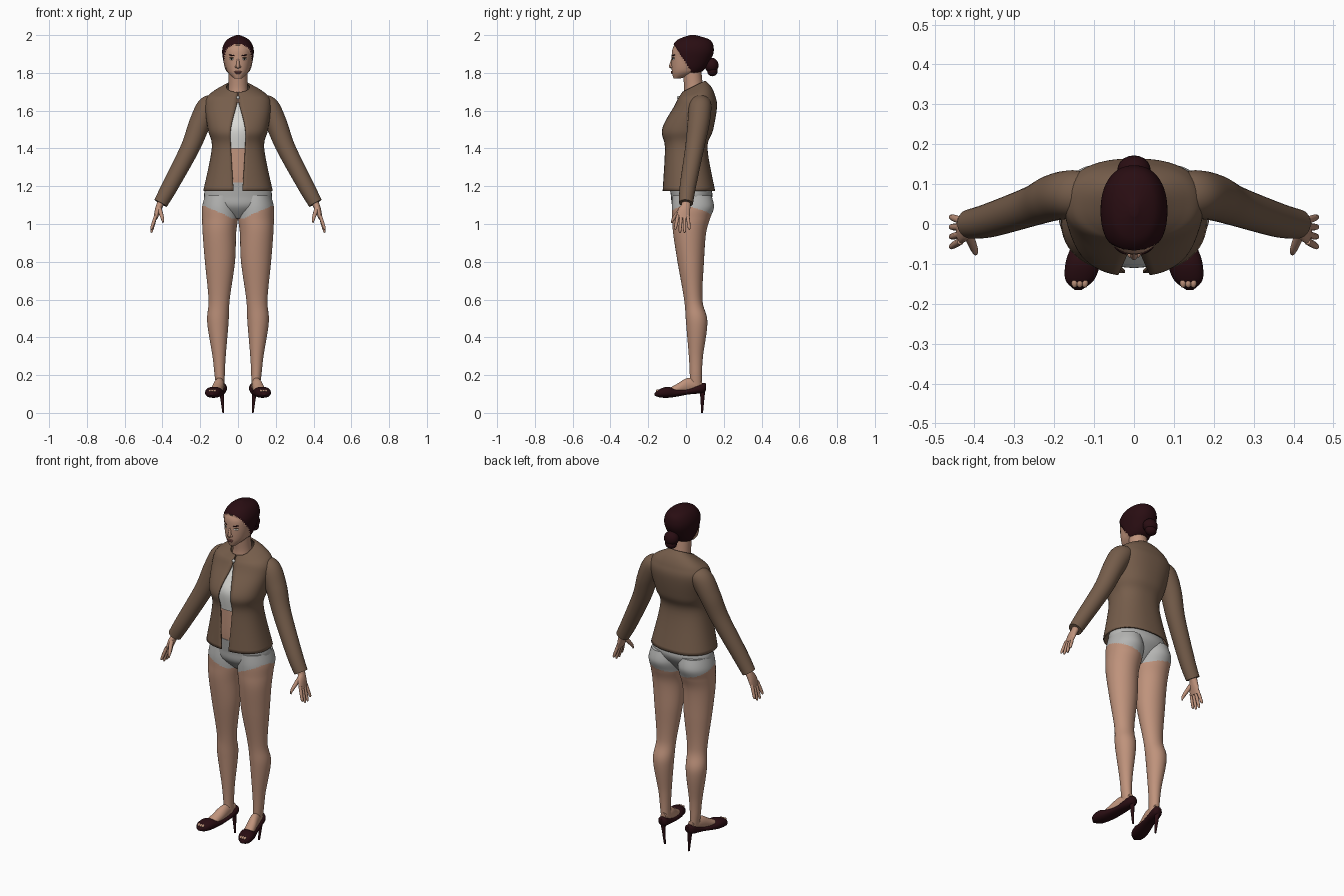
import bpy, bmesh, math
from mathutils import Vector, Matrix
from mathutils.bvhtree import BVHTree

if "Cube" in bpy.data.objects:
    bpy.data.objects.remove(bpy.data.objects["Cube"])


def material(name, red, green, blue):
    made = bpy.data.materials.new(name)
    made.use_nodes = True
    made.diffuse_color = (red, green, blue, 1)
    made.node_tree.nodes["Principled BSDF"].inputs["Base Color"].default_value = made.diffuse_color
    return made


SKIN = material("skin", .52, .29, .2)
CLOTH = material("brown cloth", .18, .11, .07)
DARK = material("dark maroon", .022, .004, .006)
WHITE = material("white cotton", .7, .7, .67)
GREY = material("grey cotton", .46, .46, .45)
LIP = material("lip", .3, .11, .09)
IRIS = material("iris", .03, .02, .01)


def finish(name, bm, materials, mirror=False, rule=None):
    bmesh.ops.recalc_face_normals(bm, faces=bm.faces)
    if rule:
        for face in bm.faces:
            face.material_index = int(rule(face.calc_center_median()))
    mesh = bpy.data.meshes.new(name)
    bm.to_mesh(mesh)
    bm.free()
    part = bpy.data.objects.new(name, mesh)
    bpy.context.collection.objects.link(part)
    for entry in materials:
        mesh.materials.append(entry)
    bpy.ops.object.select_all(action="DESELECT")
    part.select_set(True)
    bpy.context.view_layer.objects.active = part
    bpy.ops.object.shade_smooth_by_angle(angle=math.radians(50))
    if mirror:
        part.modifiers.new("mirror", "MIRROR").use_mirror_merge = False
    return part


def spline(stations, steps):
    """Smooth path through the stations, all their values included."""
    last = len(stations) - 1
    rows = []
    for i in range(last):
        before, start = stations[max(i - 1, 0)], stations[i]
        end, after = stations[i + 1], stations[min(i + 2, last)]
        for step in range(steps):
            t = step / steps
            rows.append([q + t * (r - p + t * (2 * p - 5 * q + 4 * r - s + t * (3 * (q - r) + s - p))) / 2
                         for p, q, r, s in zip(before, start, end, after)])
    return rows + [stations[last]]


def loft(name, stations, materials, mode="path", sides=32, steps=8, power=2, split=False, adjust=None, **options):
    """Stations are x, y, z, half width, half depth, then any tilt and front gap."""
    bm = bmesh.new()
    rows = spline(stations, steps)
    rings = []
    for i, (x, y, z, width, depth, *extra) in enumerate(rows):
        tilt, gap = extra or (0, 0)
        across, along = Vector((1, 0, 0)), Vector((0, 1, 0))
        if mode == "length":
            along = Vector((0, 0, 1))
        elif mode == "path":
            ahead, behind = rows[min(i + 1, len(rows) - 1)], rows[max(i - 1, 0)]
            normal = (Vector(ahead[:3]) - Vector(behind[:3])).normalized()
            along = (along - normal * along.dot(normal)).normalized()
            across = along.cross(normal)
        opening = math.asin(max(gap, .002) / width) if split else 0
        ring = []
        for k in range(sides + int(split)):
            angle = opening - math.pi / 2 + (math.tau - 2 * opening) * k / sides
            c, s = math.cos(angle), math.sin(angle)
            side = math.copysign(abs(c) ** (2 / power), c) * width
            front = math.copysign(abs(s) ** (2 / power), s) * depth
            point = Vector((x, y, z + tilt * front)) + across * side + along * front
            ring.append(bm.verts.new(adjust(point) if adjust else point))
        rings.append(ring)
    for low, high in zip(rings, rings[1:]):
        for k in range(sides):
            j = (k + 1) % len(low)
            bm.faces.new((low[k], low[j], high[j], high[k]))
    if not split:
        bm.faces.new(rings[0])
        bm.faces.new(rings[-1])
    return finish(name, bm, materials, **options)


def stack(name, levels, materials, **options):
    """Upright loft; levels are z, left and right limits, front and back limits."""
    stations = [((low + high) / 2, (front + back) / 2, z, (high - low) / 2, (back - front) / 2, *extra)
                for z, low, high, front, back, *extra in levels]
    return loft(name, stations, materials, mode="up", **options)


def centred(name, levels, materials, **options):
    return stack(name, [(z, -half, half, *rest) for z, half, *rest in levels], materials, **options)


def blob(name, place, size, mat, mirror=False, turn=0, roll=0):
    bm = bmesh.new()
    bmesh.ops.create_uvsphere(bm, u_segments=20, v_segments=12, radius=1)
    matrix = (Matrix.Translation(place) @ Matrix.Rotation(turn, 4, "Z")
              @ Matrix.Rotation(roll, 4, "Y") @ Matrix.Diagonal((*size, 1)))
    bmesh.ops.transform(bm, matrix=matrix, verts=bm.verts)
    return finish(name, bm, [mat], mirror)


# Head with swept-back hair
def is_hair(point):
    return point.y > .05 or point.z > 1.85 - 1.6 * point.y


def puff_hair(point):
    if is_hair(point) and point.z > 1.79:
        middle = Vector((0, .03, 1.88))
        return middle.lerp(point, 1.06)
    return point


head = centred("head", [
    (1.77, .02, -.066, -.03), (1.81, .058, -.075, .08), (1.88, .076, -.076, .13),
    (1.93, .077, -.07, .14), (1.97, .055, -.04, .12), (1.993, .01, .02, .05),
], [SKIN, DARK], sides=64, steps=12, power=2.2, rule=is_hair, adjust=puff_hair)
blob("hair_bun", (0, .135, 1.84), (.042, .037, .04), DARK)
blob("bun_coil", (0, .14, 1.81), (.034, .028, .028), DARK)
centred("neck", [(1.62, .1, 0, .1), (1.68, .06, -.01, .1), (1.73, .05, -.01, .09), (1.82, .05, -.02, .08)], [SKIN])

# Face
surface = BVHTree.FromPolygons([vertex.co for vertex in head.data.vertices],
                               [tuple(polygon.vertices) for polygon in head.data.polygons])


def on_face(name, x, z, width, height, mat, depth=.003, roll=0):
    place, normal, index, distance = surface.ray_cast(Vector((x, -1, z)), Vector((0, 1, 0)))
    turn = math.atan2(normal.x, -normal.y)
    blob(name, place, (width, depth, height), mat, x > 0, turn, roll)


EYE_X, EYE_Z = .034, 1.873
on_face("eye_white", EYE_X, EYE_Z, .013, .005, WHITE)
on_face("iris", EYE_X, EYE_Z, .005, .005, IRIS, depth=.004)
on_face("upper_lash", EYE_X, EYE_Z + .006, .015, .002, IRIS, depth=.004)
on_face("eyebrow", EYE_X, EYE_Z + .02, .018, .003, DARK, roll=-.1)
on_face("upper_lip", 0, 1.806, .02, .004, LIP, depth=.005)
on_face("lower_lip", 0, 1.799, .016, .005, LIP, depth=.006)
on_face("nose_wing", .009, 1.832, .007, .006, SKIN, depth=.009)
centred("nose", [(1.824, .006, -.08, -.06), (1.834, .01, -.09, -.06), (1.88, .006, -.076, -.06)], [SKIN])

# Torso under the jacket
centred("midriff", [(1.15, .16, -.08, .12), (1.25, .14, -.09, .11), (1.42, .11, -.09, .09)], [SKIN])
centred("shirt", [(1.4, .12, -.1, .09), (1.5, .13, -.11, .11), (1.57, .14, -.08, .13), (1.64, .12, -.03, .12)], [WHITE])

# Open jacket with a collar that dips at the front
jacket = centred("jacket", [
    (1.175, .18, -.12, .15, 0, .016), (1.4, .135, -.11, .11, 0, .03), (1.5, .155, -.125, .14, 0, .03),
    (1.62, .172, -.06, .16, 0, .006), (1.67, .16, -.04, .15, .1, 0), (1.7, .12, -.03, .13, .3, 0),
    (1.726, .06, -.016, .1, .5, 0),
], [CLOTH], sides=56, power=2.35, split=True)
shell = jacket.modifiers.new("thickness", "SOLIDIFY")
shell.thickness, shell.offset = .008, 0
blob("collar_button", (0, -.04, 1.67), (.009, .008, .009), WHITE)
loft("sleeve", [(.11, .08, 1.645, .035, .05), (.155, .075, 1.62, .06, .06), (.203, .066, 1.53, .057, .058),
                (.255, .045, 1.4, .05, .05), (.36, .01, 1.2, .043, .043), (.41, 0, 1.11, .038, .037)],
     [CLOTH], mirror=True)

# Hands
loft("palm", [(.4, 0, 1.13, .02, .024), (.414, 0, 1.1, .018, .024), (.425, -.01, 1.07, .016, .033),
              (.437, -.017, 1.03, .01, .034)], [SKIN], mirror=True, sides=20)
for i, finger in enumerate(("index", "middle", "ring", "little")):
    spread = (i - 1.5) / 1.5
    knuckle = Vector((.435, -.017 + .026 * spread, 1.045))
    tip = Vector((.46, -.02 + .038 * spread, .945 + .025 * abs(spread)))
    loft(finger + "_finger", [(*knuckle.lerp(tip, part), radius, radius)
                              for part, radius in ((0, .009), (.5, .009), (.9, .007), (1, .002))],
         [SKIN], mirror=True, sides=10)
loft("thumb", [(.416, -.025, 1.08, .013, .013), (.4, -.065, 1.03, .009, .009), (.397, -.076, 1.005, .003, .003)],
     [SKIN], mirror=True, sides=10)


# Briefs, whose leg openings rise towards the sides, and legs
def is_brief(point):
    slope = .45 - 1.5 * max(0, min(.16, point.y + .02))
    return point.z > 1.03 + slope * max(0, point.x - .03)


centred("briefs", [(1.22, .16, -.09, .12), (1.15, .18, -.08, .14), (1.09, .15, -.07, .11), (1.03, .03, -.02, .06)], [GREY])
stack("leg", [
    (1.15, .01, .175, -.07, .135), (1.09, 0, .19, -.075, .148), (1.03, 0, .19, -.073, .128),
    (.95, .01, .187, -.068, .106), (.8, .016, .175, -.045, .095), (.6, .044, .156, -.01, .087),
    (.48, .05, .163, 0, .113), (.3, .065, .135, .015, .09), (.2, .07, .124, .02, .084), (.13, .07, .114, .02, .084),
], [SKIN, GREY], mirror=True, sides=48, steps=14, rule=is_brief)

# Feet in open-toed, high-heeled shoes
loft("foot", [(.09, .085, .15, .018, .03), (.1, .01, .145, .027, .04), (.112, -.045, .125, .03, .03),
              (.12, -.085, .115, .03, .018)], [SKIN], mode="length", mirror=True)
loft("shoe", [
    (.086, .107, .138, .012, .014), (.088, .088, .132, .029, .026), (.1, .01, .112, .034, .015),
    (.115, -.05, .106, .04, .02), (.127, -.095, .109, .044, .029), (.136, -.14, .104, .036, .022),
    (.14, -.166, .098, .008, .006),
], [DARK], mode="length", mirror=True, power=2.3)
stack("stiletto_heel", [(.13, .068, .108, .06, .106), (.1, .074, .098, .074, .1), (0, .073, .083, .08, .09)],
      [DARK], mirror=True, sides=14)
for i in range(3):
    blob("toe", (.123 + .013 * i, -.147, .117), (.008, .013, .008), SKIN, True)
